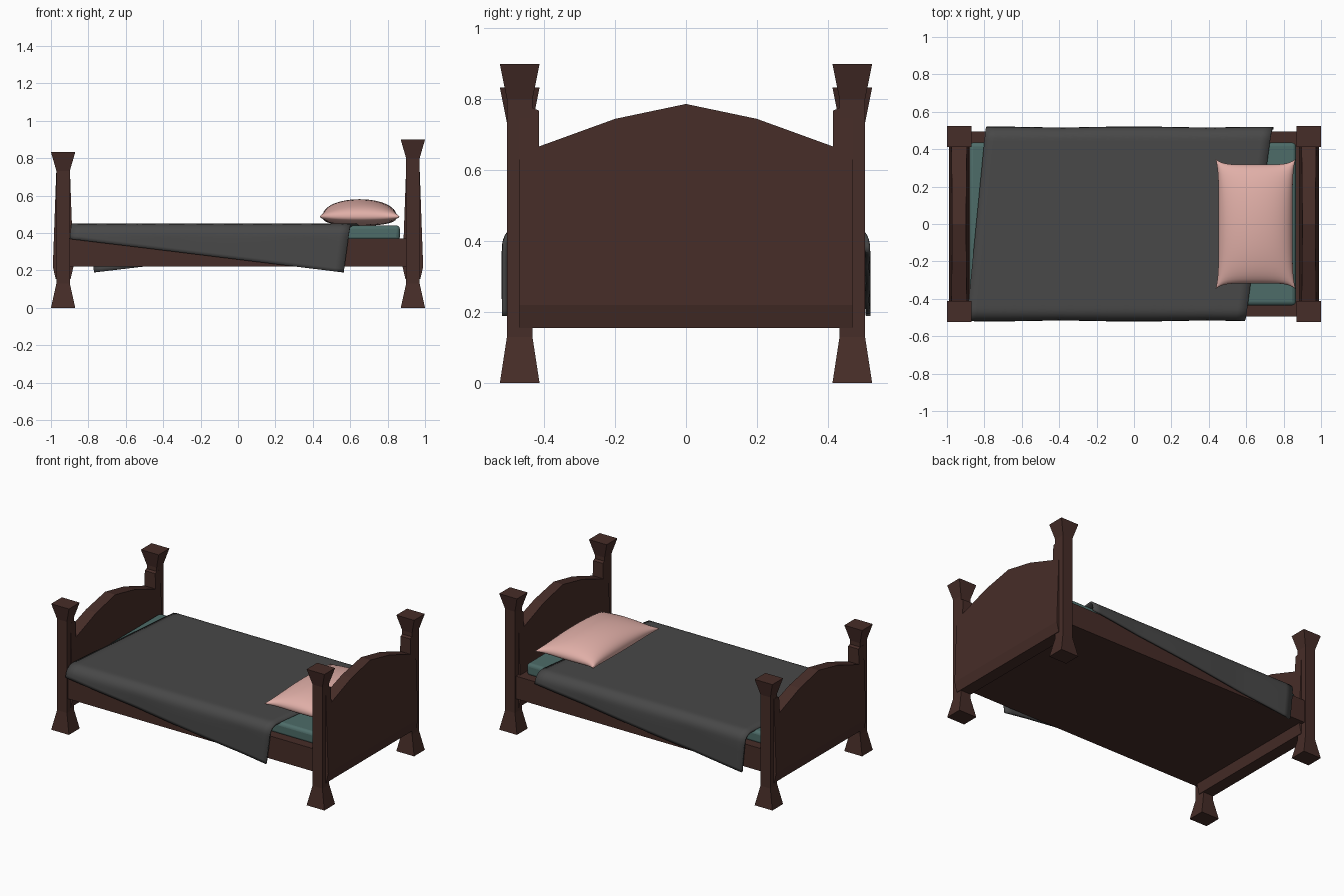
import bpy, bmesh, math

if "Cube" in bpy.data.objects:
    bpy.data.objects.remove(bpy.data.objects["Cube"])


def material(name, rgb):
    m = bpy.data.materials.new(name)
    m.diffuse_color = (*rgb, 1)
    m.use_nodes = True
    m.node_tree.nodes["Principled BSDF"].inputs["Base Color"].default_value = m.diffuse_color
    return m


WOOD = material("dark_wood", (0.062, 0.026, 0.021))
TEAL = material("mattress_teal", (0.075, 0.15, 0.14))
GREY = material("blanket_grey", (0.065, 0.065, 0.065))
PINK = material("pillow_pink", (0.75, 0.43, 0.39))


def finish(bm, name, mat):
    bmesh.ops.recalc_face_normals(bm, faces=bm.faces)
    me = bpy.data.meshes.new(name)
    bm.to_mesh(me)
    bm.free()
    me.materials.append(mat)
    ob = bpy.data.objects.new(name, me)
    bpy.context.collection.objects.link(ob)
    return ob


def smooth(ob, angle=40):
    bpy.ops.object.select_all(action='DESELECT')
    ob.select_set(True)
    bpy.context.view_layer.objects.active = ob
    bpy.ops.object.shade_smooth_by_angle(angle=math.radians(angle))


def box(name, lo, hi, mat):
    bm = bmesh.new()
    bmesh.ops.create_cube(bm, size=1)
    for v in bm.verts:
        for i in range(3):
            v.co[i] = lo[i] + (v.co[i] + 0.5) * (hi[i] - lo[i])
    return finish(bm, name, mat)


# square post with flared foot and flared cap
def post(name, cx, cy, top):
    bm = bmesh.new()
    prev = None
    for z, hx, hy in ((0, .065, .056), (.13, .036, .036),
                      (top - .1, .036, .036), (top, .065, .056)):
        ring = [bm.verts.new((cx + sx * hx, cy + sy * hy, z))
                for sx, sy in ((-1, -1), (1, -1), (1, 1), (-1, 1))]
        if prev:
            for i in range(4):
                j = (i + 1) % 4
                bm.faces.new((prev[i], prev[j], ring[j], ring[i]))
        else:
            bm.faces.new(ring[::-1])
        prev = ring
    bm.faces.new(prev)
    return finish(bm, name, WOOD)


# arched end board, thicker toward the bottom, with small ears by the posts
def board(name, cx, drop):
    half = [(.47, .155), (.47, .22), (.47, .775 - drop), (.43, .775 - drop),
            (.415, .768 - drop), (.415, .667 - drop), (.2, .745 - drop)]
    outline = half + [(0, .787 - drop)] + [(-y, z) for y, z in reversed(half)]

    def thick(z):
        return .04 if z < .2 else .055 - (z - .22) * .036

    bm = bmesh.new()
    a, b = ([bm.verts.new((cx + s * thick(z), y, z)) for y, z in outline]
            for s in (-1, 1))
    n = len(outline)
    for side in (a, b):
        bm.faces.new(side[1:-1])
        bm.faces.new((side[0], side[1], side[-2], side[-1]))
    for i in range(n):
        j = (i + 1) % n
        bm.faces.new((a[i], a[j], b[j], b[i]))
    return finish(bm, name, WOOD)


for label, cx, drop in (("head", .935, 0), ("foot", -.935, .067)):
    board(label + "board", cx, drop)
    for side, cy in (("front", -.469), ("back", .469)):
        post(f"{label}_post_{side}", cx, cy, .9 - drop)

# base with side rails
box("bed_base", (-.9, -.495, .22), (.9, .495, .37), WOOD)

# mattress
mattress = box("mattress", (-.88, -.435, .36), (.866, .435, .441), TEAL)
bev = mattress.modifiers.new("bevel", 'BEVEL')
bev.width = .02
bev.segments = 3
smooth(mattress)


# blanket: slanted rectangle folded over both long sides
def fold(s):
    flat, r = .455, .06
    d = abs(s) - flat
    if d <= 0:
        return s, .45
    arc = r * math.pi / 2
    if d < arc:
        t = d / r
        y, z = flat + r * math.sin(t), .45 - r + r * math.cos(t)
    else:
        y, z = flat + r, .45 - r - (d - arc)
    return math.copysign(y, s), z


bm = bmesh.new()
NU, NV = 30, 70
grid = []
for i in range(NU + 1):
    u = i / NU
    row = []
    for j in range(NV + 1):
        v = j / NV
        # corners: front left, front right, back left, back right
        x = (1 - v) * ((1 - u) * -.9 + u * .565) + v * ((1 - u) * -.77 + u * .745)
        s = (1 - v) * ((1 - u) * -.57 + u * -.75) + v * ((1 - u) * .75 + u * .57)
        y, z = fold(s)
        # gentle waviness of the hanging sides
        hang = min(1, max(0, (.45 - z) / .1))
        y += math.copysign(.006 * math.cos(x * 4) * hang, y)
        row.append(bm.verts.new((x, y, z)))
    grid.append(row)
for i in range(NU):
    for j in range(NV):
        bm.faces.new((grid[i][j], grid[i + 1][j], grid[i + 1][j + 1], grid[i][j + 1]))
blanket = finish(bm, "blanket", GREY)
if blanket.data.polygons[NV // 2].normal.z < 0:
    blanket.data.flip_normals()
sol = blanket.modifiers.new("thickness", 'SOLIDIFY')
sol.thickness = .014
sol.offset = -1
smooth(blanket)

# pillow: two puffed sheets sharing a seam, pinched to the corners
bm = bmesh.new()
N = 24
for sign in (1, -1):
    g = []
    for i in range(N + 1):
        u = -math.cos(math.pi * i / N)
        row = []
        for j in range(N + 1):
            v = -math.cos(math.pi * j / N)
            puff = ((1 - u * u) * (1 - v * v)) ** .5
            x = .65 + u * (.198 + .016 * v ** 6)
            y = v * (.318 + .03 * u ** 6)
            z = .488 + sign * (.093 if sign > 0 else .05) * puff ** (.9 if sign > 0 else .7)
            row.append(bm.verts.new((x, y, z)))
        g.append(row)
    for i in range(N):
        for j in range(N):
            bm.faces.new((g[i][j], g[i + 1][j], g[i + 1][j + 1], g[i][j + 1]))
bmesh.ops.remove_doubles(bm, verts=bm.verts, dist=.0002)
smooth(finish(bm, "pillow", PINK), 80)
